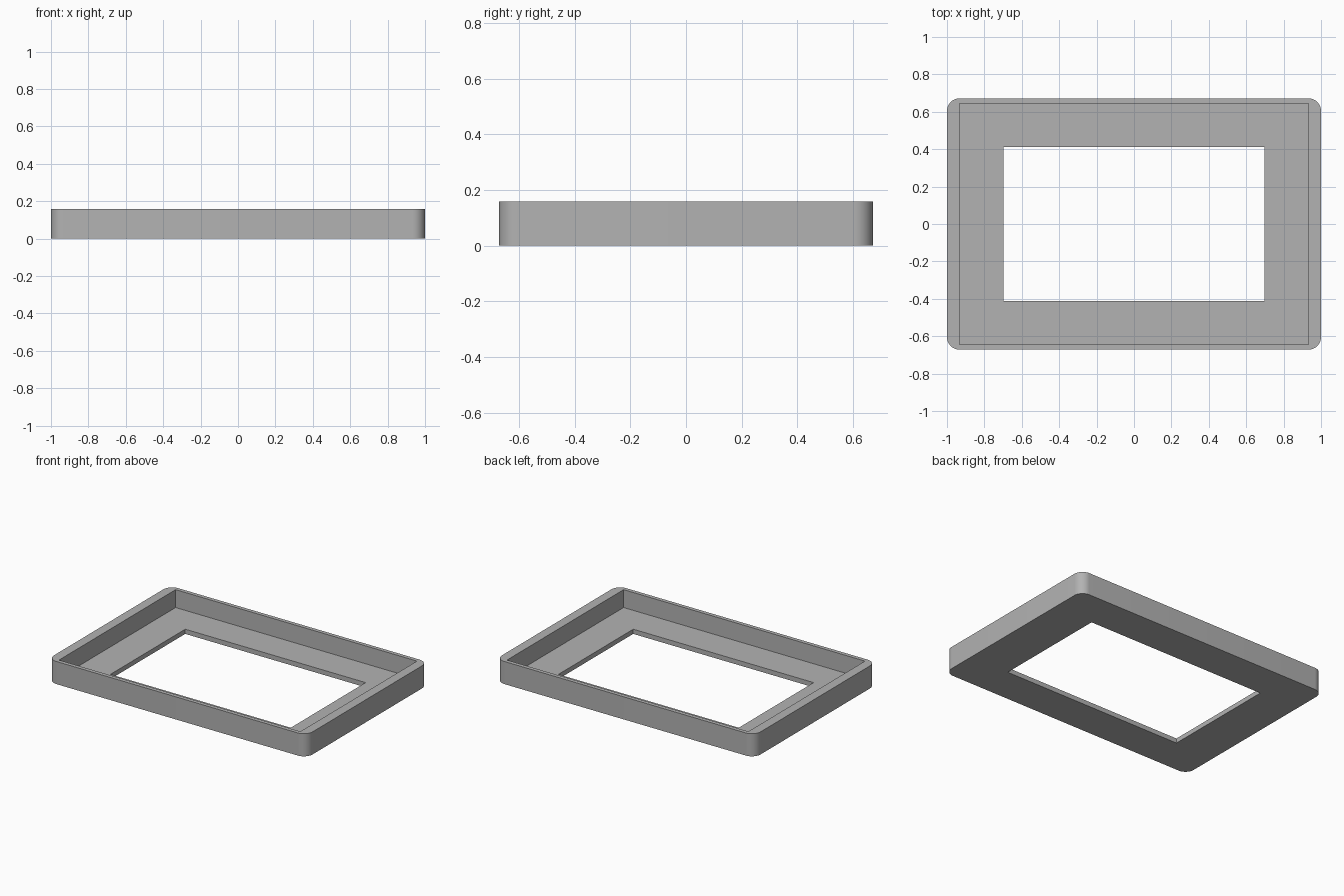
import bpy
import bmesh
import math

default = bpy.data.objects.get("Cube")
if default:
    bpy.data.objects.remove(default, do_unlink=True)

WIDTH, DEPTH, HEIGHT = 2.0, 1.343, 0.158
CORNER = 0.067
FLOOR = 0.033
POCKET = (1.867, 1.288)
WINDOW = (1.395, 0.826)

# Plain grey material
grey = bpy.data.materials.new("grey")
grey.use_nodes = True
colour = (0.45, 0.45, 0.45, 1.0)
grey.diffuse_color = colour
grey.node_tree.nodes["Principled BSDF"].inputs["Base Color"].default_value = colour


def make_block(name, width, depth, bottom, top, radius=0.0):
    """Box between two heights, with optional rounded upright edges."""
    bm = bmesh.new()
    bmesh.ops.create_cube(bm, size=1)
    for v in bm.verts:
        v.co = (v.co.x * width, v.co.y * depth, top if v.co.z > 0 else bottom)
    if radius:
        upright = [e for e in bm.edges if abs(e.verts[0].co.z - e.verts[1].co.z) > 0.01]
        bmesh.ops.bevel(bm, geom=upright, offset=radius, segments=12,
                        profile=0.5, affect='EDGES')
    mesh = bpy.data.meshes.new(name)
    bm.to_mesh(mesh)
    bm.free()
    mesh.materials.append(grey)
    obj = bpy.data.objects.new(name, mesh)
    bpy.context.collection.objects.link(obj)
    return obj


# Rounded tray body
frame = make_block("tray_frame", WIDTH, DEPTH, 0, HEIGHT, CORNER)
bpy.context.view_layer.objects.active = frame
frame.select_set(True)

# Sharp-cornered pocket from above, then the window through the floor
cuts = (("pocket_cutter", POCKET, FLOOR), ("window_cutter", WINDOW, -0.1))
for name, size, bottom in cuts:
    cutter = make_block(name, *size, bottom, HEIGHT + 0.1)
    cutter.hide_render = True
    cut = frame.modifiers.new(name, 'BOOLEAN')
    cut.operation = 'DIFFERENCE'
    cut.solver = 'EXACT'
    cut.object = cutter
    bpy.ops.object.modifier_apply(modifier=cut.name)
    bpy.data.objects.remove(cutter, do_unlink=True)

# Smooth outer corners, crisp edges elsewhere
bpy.ops.object.shade_smooth_by_angle(angle=math.radians(30))
